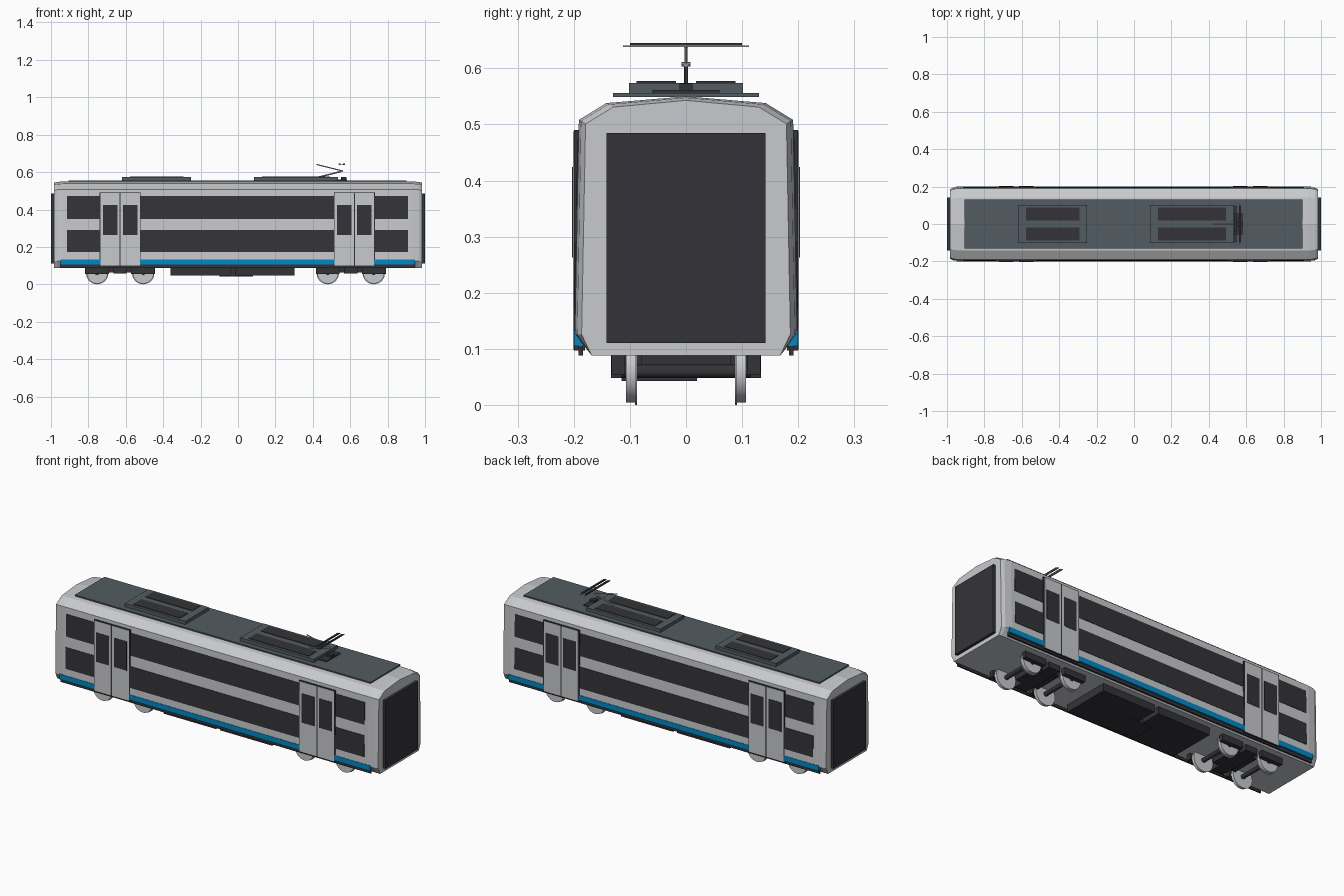
import bpy, bmesh, math
from mathutils import Vector

if "Cube" in bpy.data.objects:
    bpy.data.objects.remove(bpy.data.objects["Cube"], do_unlink=True)


def material(name, r, g, b):
    m = bpy.data.materials.new(name)
    m.use_nodes = True
    m.diffuse_color = (r, g, b, 1)
    m.node_tree.nodes["Principled BSDF"].inputs["Base Color"].default_value = (r, g, b, 1)
    return m


LIGHT = material("light grey paint", 0.58, 0.59, 0.61)
BLACK = material("dark glass", 0.034, 0.034, 0.04)
SLATE = material("slate roof", 0.085, 0.108, 0.122)
BLUE = material("blue stripe", 0.0, 0.25, 0.55)
STEEL = material("steel", 0.36, 0.37, 0.39)


def finish(name, bm, mat):
    bmesh.ops.recalc_face_normals(bm, faces=bm.faces)
    me = bpy.data.meshes.new(name)
    bm.to_mesh(me)
    bm.free()
    me.materials.append(mat)
    ob = bpy.data.objects.new(name, me)
    bpy.context.collection.objects.link(ob)
    return ob


def add_box(bm, x, y, z, slope=None):
    """Box from (low, high) ranges; slope moves y outward as a function of z."""
    verts = bmesh.ops.create_cube(bm, size=1)["verts"]
    for v in verts:
        v.co = Vector([r[0] if c < 0 else r[1] for c, r in zip(v.co, (x, y, z))])
        if slope:
            v.co.y += slope(v.co.z)


def boxes(name, mat, items, mirror=False, slope=None):
    """One object from several boxes, optionally repeated on the other side."""
    bm = bmesh.new()
    for x, y, z in items:
        add_box(bm, x, y, z, slope)
    if mirror:
        copy = bmesh.ops.duplicate(bm, geom=bm.verts[:] + bm.edges[:] + bm.faces[:])
        for v in copy["geom"]:
            if isinstance(v, bmesh.types.BMVert):
                v.co.y *= -1
    return finish(name, bm, mat)


def add_rod(bm, a, b, radius, sides):
    a, b = Vector(a), Vector(b)
    geo = bmesh.ops.create_cone(bm, cap_ends=True, segments=sides, radius1=radius,
                                radius2=radius, depth=(b - a).length)
    turn = (b - a).to_track_quat('Z', 'Y')
    for v in geo["verts"]:
        v.co = turn @ v.co + (a + b) / 2


def rods(name, mat, items, sides=8, smooth=False):
    bm = bmesh.new()
    for a, b, r in items:
        add_rod(bm, a, b, r, sides)
    ob = finish(name, bm, mat)
    if smooth:
        bpy.ops.object.select_all(action='DESELECT')
        ob.select_set(True)
        bpy.context.view_layer.objects.active = ob
        bpy.ops.object.shade_smooth_by_angle(angle=math.radians(35))
    return ob


# Body shell: half profile lofted along x with pinched ends
half = [(0.168, 0.088), (0.198, 0.126), (0.191, 0.508), (0.142, 0.538)]
profile = half + [(0, 0.55)] + [(-y, z) for y, z in reversed(half)]
stations = [(0.985, 0.012), (0.967, 0.004), (0.93, 0)]
stations = [(-x, i) for x, i in stations] + stations[::-1]
bm = bmesh.new()
rings = []
for x, inset in stations:
    ring = []
    for y, z in profile:
        side = (y > 0) - (y < 0)
        low = z < 0.1
        top = 0.6 * inset if z > 0.3 else 0
        ring.append(bm.verts.new((x, y - side * inset * (0 if low else 1), z - top)))
    rings.append(ring)
n = len(profile)
for r, s in zip(rings, rings[1:]):
    for i in range(n):
        bm.faces.new((r[i], r[(i + 1) % n], s[(i + 1) % n], s[i]))
bm.faces.new(rings[0])
bm.faces.new(rings[-1])
finish("body_shell", bm, LIGHT)

# End panels
boxes("end_panels", BLACK, [((s * 0.99 - 0.01, s * 0.99 + 0.01), (-0.142, 0.142),
                             (0.11, 0.485)) for s in (-1, 1)])

# Side windows lying on the sloping wall
wall = lambda z: 0.198 - (z - 0.126) * 0.0183
bays = [(-0.914, -0.73), (-0.53, 0.52), (0.725, 0.909)]
rows = [(0.172, 0.29), (0.349, 0.472)]
boxes("side_windows", BLACK, [(b, (-0.004, 0.002), r) for b in bays for r in rows],
      mirror=True, slope=wall)

# Stripe and sill along the lower edge
boxes("blue_stripes", BLUE, [(b, (0.18, 0.2), (0.105, 0.134)) for b in
                             [(-0.95, -0.73), (-0.53, 0.52), (0.725, 0.945)]], mirror=True)
boxes("sills", BLACK, [((-0.95, 0.945), (0.184, 0.192), (0.088, 0.105))], mirror=True)

# Double doors: dark frame, two leaves and their windows
frames, leaves, panes = [], [], []
for c in (-0.63, 0.622):
    frames.append(((c - 0.11, c + 0.11), (0.18, 0.2), (0.097, 0.49)))
    for s in (-1, 1):
        m = c + s * 0.054
        leaves.append(((m - 0.051, m + 0.051), (0.185, 0.2015), (0.099, 0.487)))
        panes.append(((m - 0.039, m + 0.039), (0.19, 0.203), (0.263, 0.424)))
boxes("door_frames", BLACK, frames, mirror=True)
boxes("door_leaves", LIGHT, leaves, mirror=True)
boxes("door_windows", BLACK, panes, mirror=True)

# Roof deck and equipment housings with dark grilles
boxes("roof_deck", SLATE, [((-0.905, 0.9), (-0.13, 0.13), (0.549, 0.556))])
units = [(-0.62, -0.25), (0.085, 0.535)]
boxes("roof_housings", SLATE, [(u, (-0.102, 0.102), (0.554, 0.574)) for u in units])
boxes("roof_grilles", BLACK, [((a + 0.042, b - 0.042), (0.018, 0.088), (0.57, 0.577))
                              for a, b in units], mirror=True)

# Pantograph: base, folded arms and collector head
boxes("pantograph_base", BLACK, [((0.53, 0.583), (-0.06, 0.06), (0.555, 0.561)),
                                 ((0.55, 0.58), (-0.012, 0.012), (0.555, 0.573))])
elbow = (0.56, 0, 0.606)
rods("pantograph_arms", STEEL, [((0.435, 0, 0.574), elbow, 0.004),
                                (elbow, (0.42, 0, 0.641), 0.003),
                                ((0.555, -0.008, 0.607), (0.555, 0.008, 0.607), 0.004)])
boxes("collector_strips", BLACK, [((x - 0.005, x + 0.005), (-0.1, 0.1), (0.641, 0.645))
                                  for x in (0.543, 0.567)])
boxes("collector_horns", STEEL, [((x - 0.004, x + 0.004), (-0.112, 0.112), (0.638, 0.641))
                                 for x in (0.543, 0.567)]
      + [((0.543, 0.567), (-0.004, 0.004), (0.637, 0.64))])

# Underframe equipment with a slot on one side
boxes("underframe_boxes", BLACK, [((-0.36, -0.04), (-0.134, 0.134), (0.048, 0.09)),
                                  ((-0.015, 0.303), (-0.134, 0.134), (0.048, 0.09)),
                                  ((-0.1, 0.08), (-0.115, 0.02), (0.043, 0.09))])

# Wheelsets and bogies
wheels, axles, bogie = [], [], []
for c in (-0.63, 0.603):
    for s in (-1, 1):
        x = c + s * 0.123
        axles.append(((x, -0.115, 0.06), (x, 0.115, 0.06), 0.012))
        bogie.append(((x - 0.064, x + 0.064), (0.109, 0.133), (0.054, 0.09)))
        for t in (-1, 1):
            wheels.append(((x, t * 0.09, 0.06), (x, t * 0.107, 0.06), 0.056))
            wheels.append(((x, t * 0.087, 0.06), (x, t * 0.0905, 0.06), 0.06))
    bogie.append(((c - 0.035, c + 0.035), (0, 0.125), (0.058, 0.09)))
    bogie.append(((c - 0.07, c + 0.07), (0, 0.08), (0.064, 0.09)))
rods("wheels", LIGHT, wheels, sides=24, smooth=True)
rods("axles", BLACK, axles, sides=12, smooth=True)
boxes("bogie_frames", BLACK, bogie, mirror=True)
